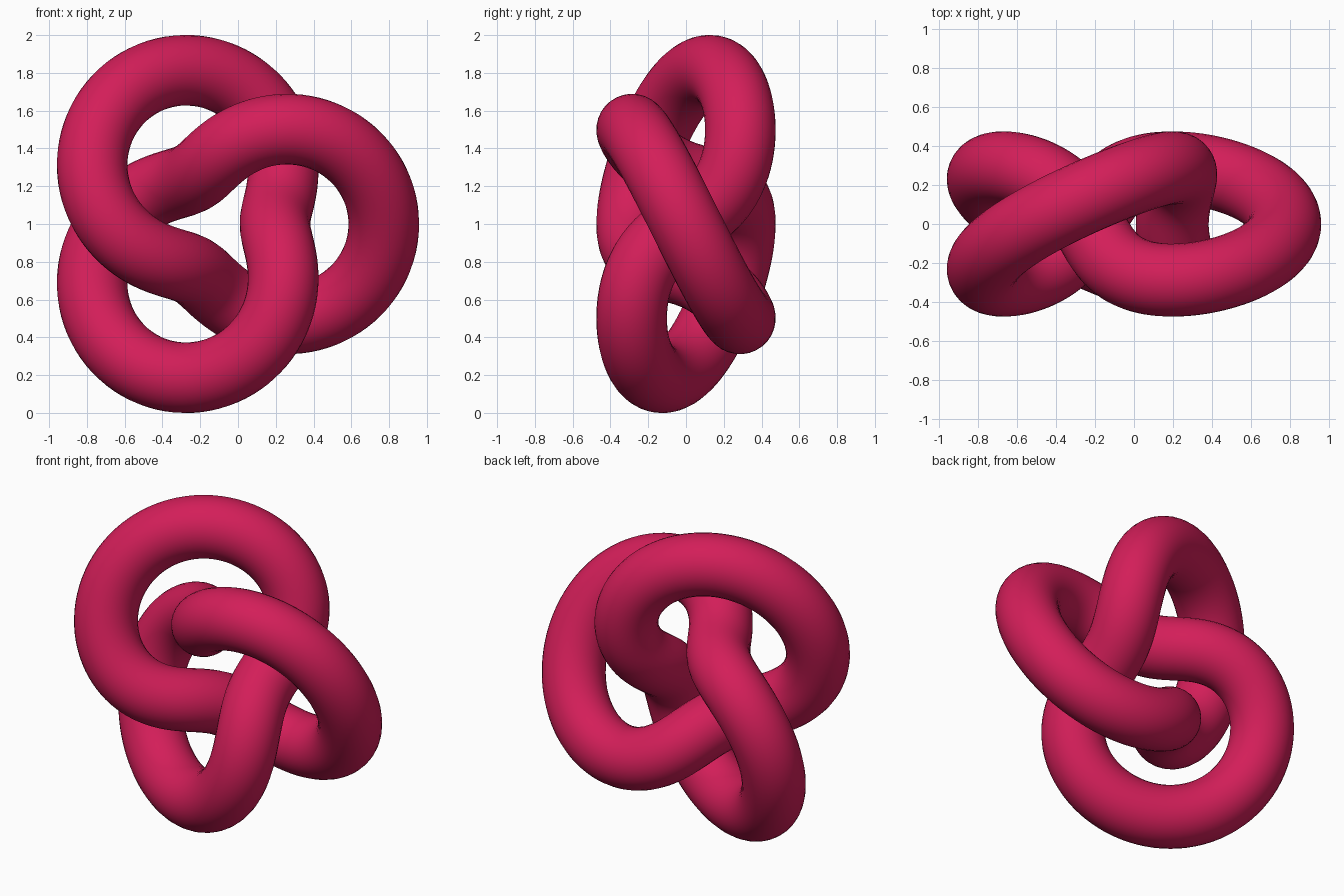
import bpy
from math import sin, cos, tau

if "Cube" in bpy.data.objects:
    bpy.data.objects.remove(bpy.data.objects["Cube"])

# Trefoil: a path winding twice round a ring and three times through it
SCALE = 0.2878          # minor radius of the guiding torus
RING = 2 * SCALE        # major radius of the guiding torus
TUBE = 0.187            # thickness radius of the rope
CENTRE_X = -0.0915
COUNT = 300

curve = bpy.data.curves.new("trefoil_knot", "CURVE")
curve.dimensions = "3D"
curve.twist_mode = "MINIMUM"
curve.bevel_depth = TUBE
curve.bevel_resolution = 14

# Closed centre line
spline = curve.splines.new("POLY")
spline.points.add(COUNT - 1)
for i, p in enumerate(spline.points):
    t = tau * i / COUNT
    r = RING + SCALE * cos(3 * t)
    p.co = (CENTRE_X + r * cos(2 * t), -SCALE * sin(3 * t), 1 + r * sin(2 * t), 1)
spline.use_cyclic_u = True
spline.use_smooth = True

# Swept tube as a smooth mesh
knot = bpy.data.objects.new("trefoil_knot", curve)
bpy.context.collection.objects.link(knot)
bpy.context.view_layer.objects.active = knot
knot.select_set(True)
bpy.ops.object.convert(target="MESH")
knot = bpy.context.object
bpy.ops.object.shade_smooth()

# Crimson colour
mat = bpy.data.materials.new("crimson")
mat.diffuse_color = (0.65, 0.013, 0.1, 1)
mat.use_nodes = True
mat.node_tree.nodes["Principled BSDF"].inputs["Base Color"].default_value = mat.diffuse_color
knot.data.materials.clear()
knot.data.materials.append(mat)
